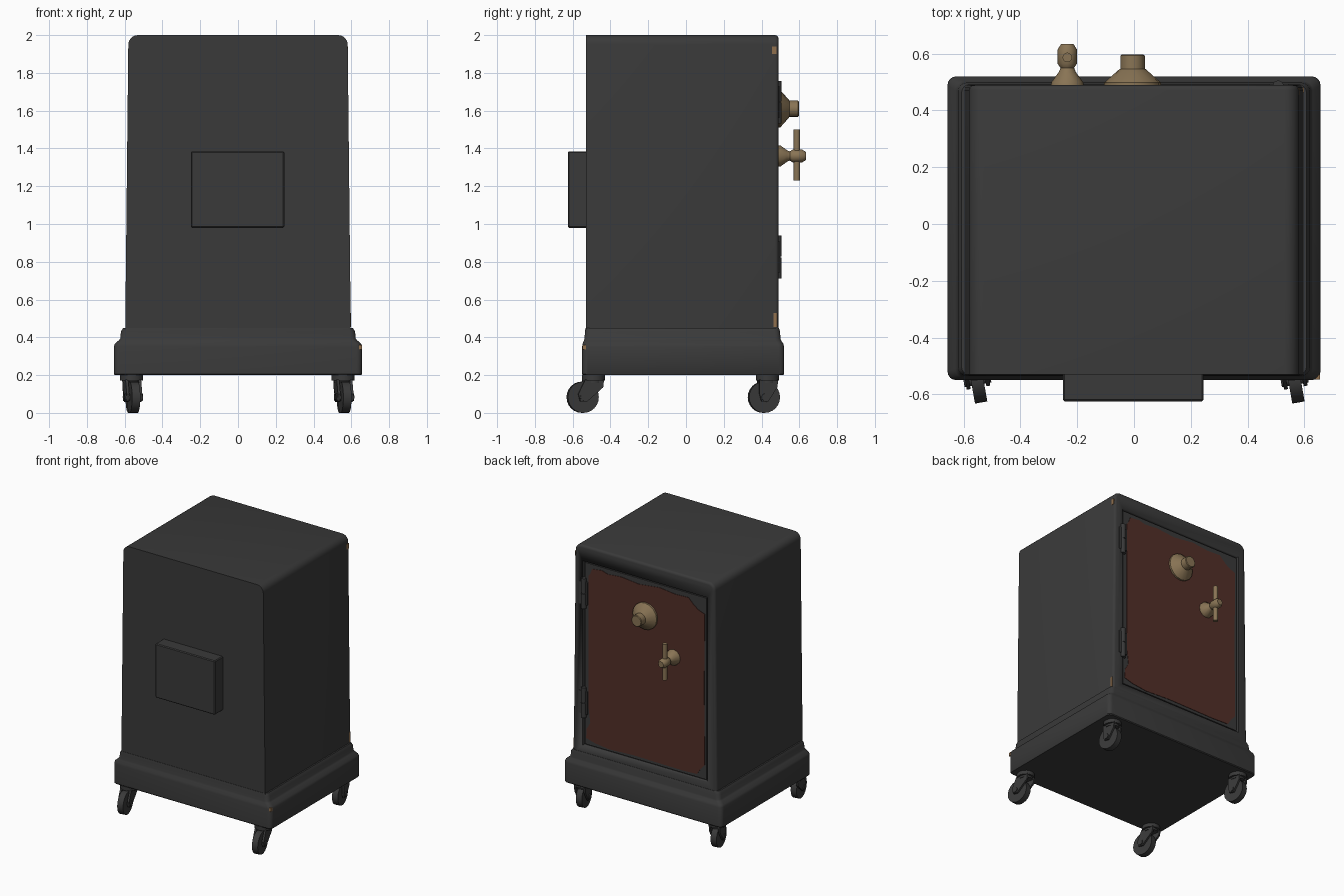
import bpy, bmesh, math
from mathutils import Matrix, Vector

if "Cube" in bpy.data.objects:
    bpy.data.objects.remove(bpy.data.objects["Cube"])


def material(name, rgb):
    m = bpy.data.materials.new(name)
    m.diffuse_color = (*rgb, 1)
    m.use_nodes = True
    m.node_tree.nodes["Principled BSDF"].inputs["Base Color"].default_value = m.diffuse_color
    return m


IRON = material("dark_iron", (0.042, 0.042, 0.042))
RED = material("faded_red_paint", (0.085, 0.028, 0.021))
BRASS = material("aged_brass", (0.25, 0.175, 0.09))
CHIP = material("bare_chip", (0.28, 0.16, 0.075))


def finish(name, bm, mat, angle=35):
    bmesh.ops.recalc_face_normals(bm, faces=bm.faces[:])
    me = bpy.data.meshes.new(name)
    bm.to_mesh(me)
    bm.free()
    me.materials.append(mat)
    ob = bpy.data.objects.new(name, me)
    bpy.context.collection.objects.link(ob)
    bpy.ops.object.select_all(action='DESELECT')
    ob.select_set(True)
    bpy.context.view_layer.objects.active = ob
    bpy.ops.object.shade_smooth_by_angle(angle=math.radians(angle))
    return ob


def add_box(bm, lo, hi):
    lo, hi = Vector(lo), Vector(hi)
    mat = Matrix.Translation((lo + hi) / 2) @ Matrix.Diagonal((*(hi - lo), 1))
    return bmesh.ops.create_cube(bm, size=1, matrix=mat)['verts']


def add_cyl(bm, centre, r, length, axis='Z', seg=16):
    rot = {'X': Matrix.Rotation(math.pi / 2, 4, 'Y'),
           'Y': Matrix.Rotation(math.pi / 2, 4, 'X'), 'Z': Matrix()}[axis]
    bmesh.ops.create_cone(bm, cap_ends=True, segments=seg, radius1=r, radius2=r,
                          depth=length, matrix=Matrix.Translation(centre) @ rot)


def loft(bm, rings):
    loops = [[bm.verts.new(p) for p in ring] for ring in rings]
    n = len(loops[0])
    for a, b in zip(loops, loops[1:]):
        for i in range(n):
            j = (i + 1) % n
            bm.faces.new((a[i], a[j], b[j], b[i]))
    bm.faces.new(loops[0][::-1])
    bm.faces.new(loops[-1])


def lathe_y(bm, x, z, profile, seg=16):
    loft(bm, [[(x + r * math.cos(2 * math.pi * i / seg), y,
                z + r * math.sin(2 * math.pi * i / seg)) for i in range(seg)]
              for r, y in profile])


def round_rect(z, xh, y0, y1, r=0.03):
    pts = []
    for k, (cx, cy) in enumerate([(xh - r, y1 - r), (-xh + r, y1 - r),
                                  (-xh + r, y0 + r), (xh - r, y0 + r)]):
        for s in range(5):
            a = math.pi / 2 * (k + s / 4)
            pts.append((cx + r * math.cos(a), cy + r * math.sin(a), z))
    return pts


# Cabinet: tapered box, rounded top sides and rounded door-side edges
bm = bmesh.new()
for v in add_box(bm, (-0.597, -0.53, 0.44), (0.597, 0.49, 2.0)):
    if v.co.z > 1:
        v.co.x *= 0.972
top = [e for e in bm.edges if all(v.co.z > 1.9 for v in e.verts)
       and abs(e.verts[0].co.x - e.verts[1].co.x) < 0.01]
bmesh.ops.bevel(bm, geom=top, offset=0.05, segments=5, profile=0.5, affect='EDGES')
rim = [e for e in bm.edges if all(v.co.y > 0.48 for v in e.verts)
       and any(v.co.z > 0.5 for v in e.verts)]
bmesh.ops.bevel(bm, geom=rim, offset=0.018, segments=3, profile=0.5, affect='EDGES')
cabinet = finish("cabinet", bm, IRON)

# Door recess
bm = bmesh.new()
add_box(bm, (-0.52, 0.465, 0.5), (0.515, 0.6, 1.885))
cutter = finish("door_recess_cutter", bm, IRON)
cutter.hide_render = True
cutter.display_type = 'WIRE'
cut = cabinet.modifiers.new("door_recess", 'BOOLEAN')
cut.operation = 'DIFFERENCE'
cut.object = cutter

# Door slab and worn red paint
bm = bmesh.new()
add_box(bm, (-0.508, 0.46, 0.512), (0.503, 0.482, 1.873))
finish("door", bm, IRON)
paint = [(0.47, 1.78), (0.455, 1.80), (0.44, 1.84), (0.36, 1.85), (0.31, 1.835),
         (0.2, 1.845), (0.05, 1.83), (-0.12, 1.85), (-0.25, 1.835), (-0.36, 1.84),
         (-0.40, 1.80), (-0.44, 1.77), (-0.495, 1.75), (-0.49, 1.2), (-0.495, 0.62),
         (-0.46, 0.58), (-0.43, 0.535), (-0.3, 0.53), (0.1, 0.535), (0.3, 0.525),
         (0.42, 0.54), (0.49, 0.56), (0.485, 0.63), (0.455, 0.68), (0.47, 0.8)]
bm = bmesh.new()
loft(bm, [[(x, y, z) for x, z in paint] for y in (0.480, 0.485)])
finish("door_paint", bm, RED)

# Hinges
bm = bmesh.new()
for z in (1.645, 0.825):
    add_box(bm, (0.475, 0.47, z - 0.085), (0.545, 0.494, z + 0.085))
    add_cyl(bm, (0.508, 0.486, z + 0.058), 0.02, 0.11, seg=12)
    add_cyl(bm, (0.508, 0.486, z - 0.058), 0.02, 0.11, seg=12)
    add_cyl(bm, (0.508, 0.486, z), 0.015, 0.22, seg=12)
finish("hinges", bm, IRON)

# Combination dial
bm = bmesh.new()
lathe_y(bm, -0.005, 1.61, [(0.1, 0.48), (0.1, 0.498), (0.047, 0.545),
                           (0.043, 0.547), (0.043, 0.593), (0.038, 0.597)])
finish("combination_dial", bm, BRASS)

# Handle: flared spindle with vertical bar
bm = bmesh.new()
lathe_y(bm, -0.235, 1.36, [(0.058, 0.48), (0.056, 0.5), (0.03, 0.535), (0.024, 0.55),
                           (0.034, 0.565), (0.034, 0.615), (0.022, 0.634)], 12)
add_cyl(bm, (-0.235, 0.587, 1.365), 0.017, 0.27, seg=12)
finish("door_handle", bm, BRASS)

# Rear box
bm = bmesh.new()
add_box(bm, (-0.25, -0.625, 0.98), (0.245, -0.52, 1.385))
bmesh.ops.bevel(bm, geom=bm.edges[:], offset=0.006, segments=1, affect='EDGES')
finish("rear_box", bm, IRON, 20)

# Moulded plinth
bm = bmesh.new()
loft(bm, [round_rect(*s) for s in [
    (0.2, 0.653, -0.545, 0.515), (0.206, 0.657, -0.55, 0.52),
    (0.35, 0.657, -0.55, 0.52), (0.366, 0.652, -0.547, 0.515),
    (0.385, 0.63, -0.54, 0.503), (0.395, 0.623, -0.537, 0.5),
    (0.43, 0.62, -0.535, 0.498), (0.45, 0.608, -0.532, 0.492)]])
finish("plinth", bm, IRON)


# Casters: swivel cap, fork and wheel
def caster(name, x, y, trail, angle):
    bm = bmesh.new()
    add_cyl(bm, (0, 0, 0.187), 0.062, 0.03)
    add_cyl(bm, (0, 0, 0.168), 0.048, 0.02)
    add_cyl(bm, (0, -trail, 0.083), 0.083, 0.044, 'X', 24)
    add_cyl(bm, (0, -trail, 0.083), 0.02, 0.096, 'X', 12)
    fork = [(0.05, 0.178), (-0.05, 0.178), (-trail - 0.03, 0.10), (-trail - 0.02, 0.062),
            (-trail + 0.015, 0.058), (0.045, 0.135)]
    for s in (-0.035, 0.035):
        loft(bm, [[(s + d, py, pz) for py, pz in fork] for d in (-0.007, 0.007)])
    bmesh.ops.transform(bm, verts=bm.verts[:], matrix=Matrix.Translation((x, y, 0))
                        @ Matrix.Rotation(math.radians(angle), 4, 'Z'))
    finish(name, bm, IRON)


for side, x in (("left", -0.563), ("right", 0.555)):
    caster(side + "_front_caster", x, -0.49, 0.058, 10)
    caster(side + "_rear_caster", x, 0.432, 0.02, 10)

# Small bare-metal chips on the edges
bm = bmesh.new()
add_box(bm, (0.588, 0.463, 0.455), (0.5985, 0.481, 0.53))
add_box(bm, (0.572, 0.455, 1.9), (0.5835, 0.48, 1.94))
add_box(bm, (0.64, -0.548, 0.335), (0.656, -0.53, 0.36))
finish("edge_chips", bm, CHIP)
